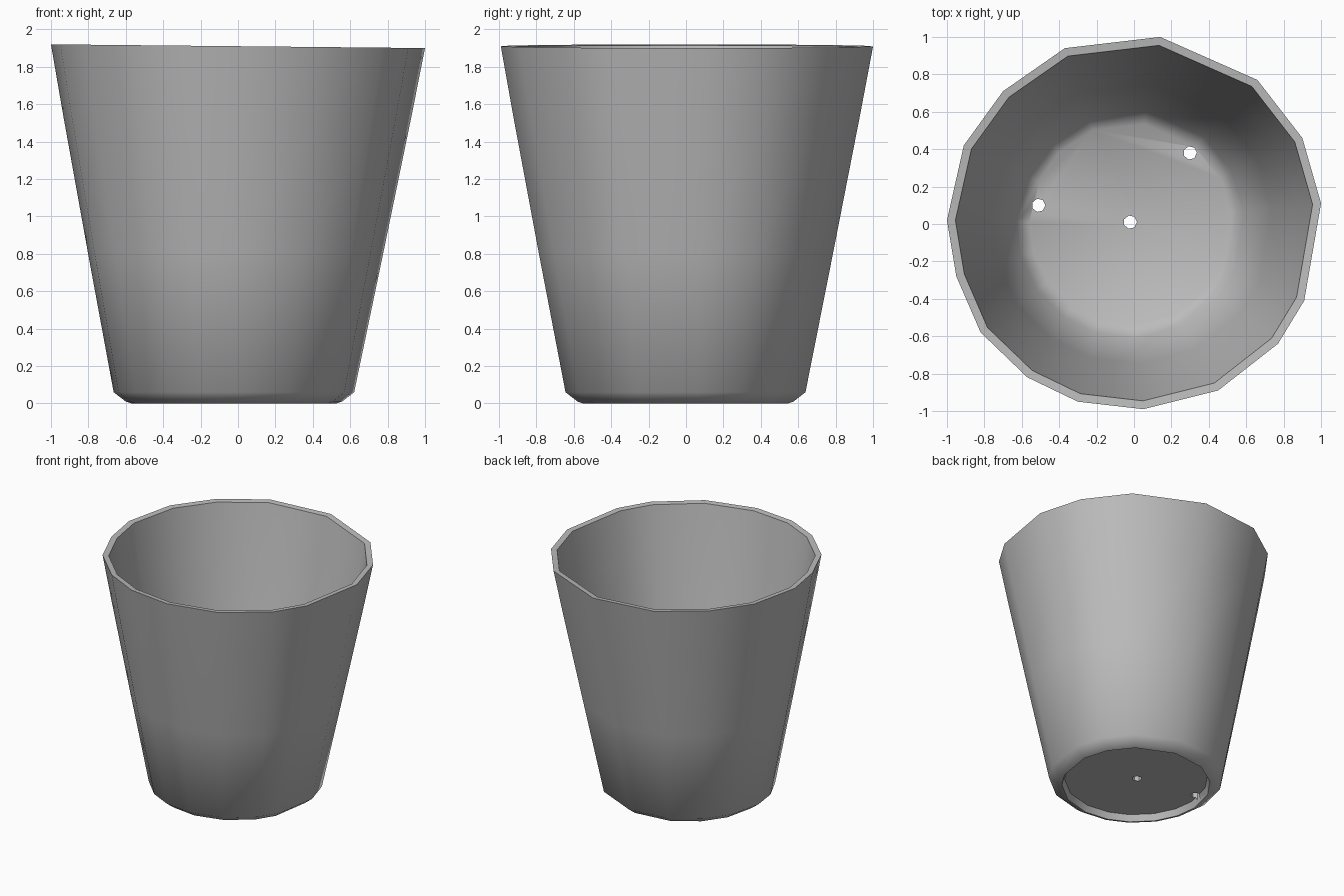
import bpy, bmesh, math
from mathutils import Vector

cube = bpy.data.objects.get("Cube")
if cube:
    bpy.data.objects.remove(cube, do_unlink=True)

clay = bpy.data.materials.new("plain_grey")
clay.use_nodes = True
grey = (0.5, 0.5, 0.5, 1)
clay.diffuse_color = grey
clay.node_tree.nodes["Principled BSDF"].inputs["Base Color"].default_value = grey

# Uneven rim outline, counter-clockwise
RIM = [Vector(p) for p in (
    (1, 0.11), (0.9, 0.46), (0.66, 0.77), (0.14, 1), (-0.37, 0.94), (-0.7, 0.71),
    (-0.91, 0.42), (-1, 0.02), (-0.95, -0.28), (-0.82, -0.58), (-0.57, -0.82),
    (-0.3, -0.95), (0.05, -0.99), (0.45, -0.89), (0.77, -0.64), (0.91, -0.41))]
BASE_CENTRE = Vector((-0.02, 0))

# Wall section: radius, height, and how much of the rim's shape it keeps
SECTION = [
    (0.53, 0.05, 0), (0.55, 0, 0), (0.58, 0.01, 0), (0.645, 0.06, 0),
    (0.79, 0.8, 0.4), (0.93, 1.53, 0.8), (1, 1.91, 1), (0.955, 1.905, 1),
    (0.89, 1.53, 0.8), (0.75, 0.8, 0.4), (0.61, 0.14, 0), (0.54, 0.09, 0)]


def ring(bm, radius, height, keep):
    verts = []
    for p in RIM:
        base = BASE_CENTRE + p.normalized() * radius
        xy = base.lerp(p * radius, keep)
        verts.append(bm.verts.new((xy.x, xy.y, height - 0.01 * keep * xy.x)))
    return verts


def bridge(bm, a, b):
    for i in range(len(a)):
        j = (i + 1) % len(a)
        bm.faces.new((a[i], a[j], b[j], b[i]))


def finish(bm, name):
    bmesh.ops.recalc_face_normals(bm, faces=bm.faces[:])
    mesh = bpy.data.meshes.new(name)
    bm.to_mesh(mesh)
    bm.free()
    mesh.materials.append(clay)
    obj = bpy.data.objects.new(name, mesh)
    bpy.context.collection.objects.link(obj)
    return obj


# Pot: closed loft from the underside, over the rim, to the inner floor
bm = bmesh.new()
rings = [ring(bm, *s) for s in SECTION]
for a, b in zip(rings, rings[1:]):
    bridge(bm, a, b)
bm.faces.new(rings[0])
bm.faces.new(rings[-1])
pot = finish(bm, "flower_pot")

# Drainage holes through the floor
bm = bmesh.new()
for x, y in ((-0.51, 0.1), (0.3, 0.38), (-0.02, 0.01)):
    ends = []
    for z in (-0.2, 0.4):
        ends.append([bm.verts.new((x + 0.036 * math.cos(k * math.tau / 7),
                                   y + 0.036 * math.sin(k * math.tau / 7), z))
                     for k in range(7)])
        bm.faces.new(ends[-1])
    bridge(bm, *ends)
cutter = finish(bm, "drain_hole_cutter")
cutter.hide_render = True

bpy.context.view_layer.objects.active = pot
pot.select_set(True)
cut = pot.modifiers.new("drain_holes", 'BOOLEAN')
cut.operation = 'DIFFERENCE'
cut.solver = 'EXACT'
cut.object = cutter
bpy.ops.object.modifier_apply(modifier=cut.name)
bpy.data.objects.remove(cutter, do_unlink=True)
bpy.ops.object.shade_smooth_by_angle(angle=math.radians(45))
